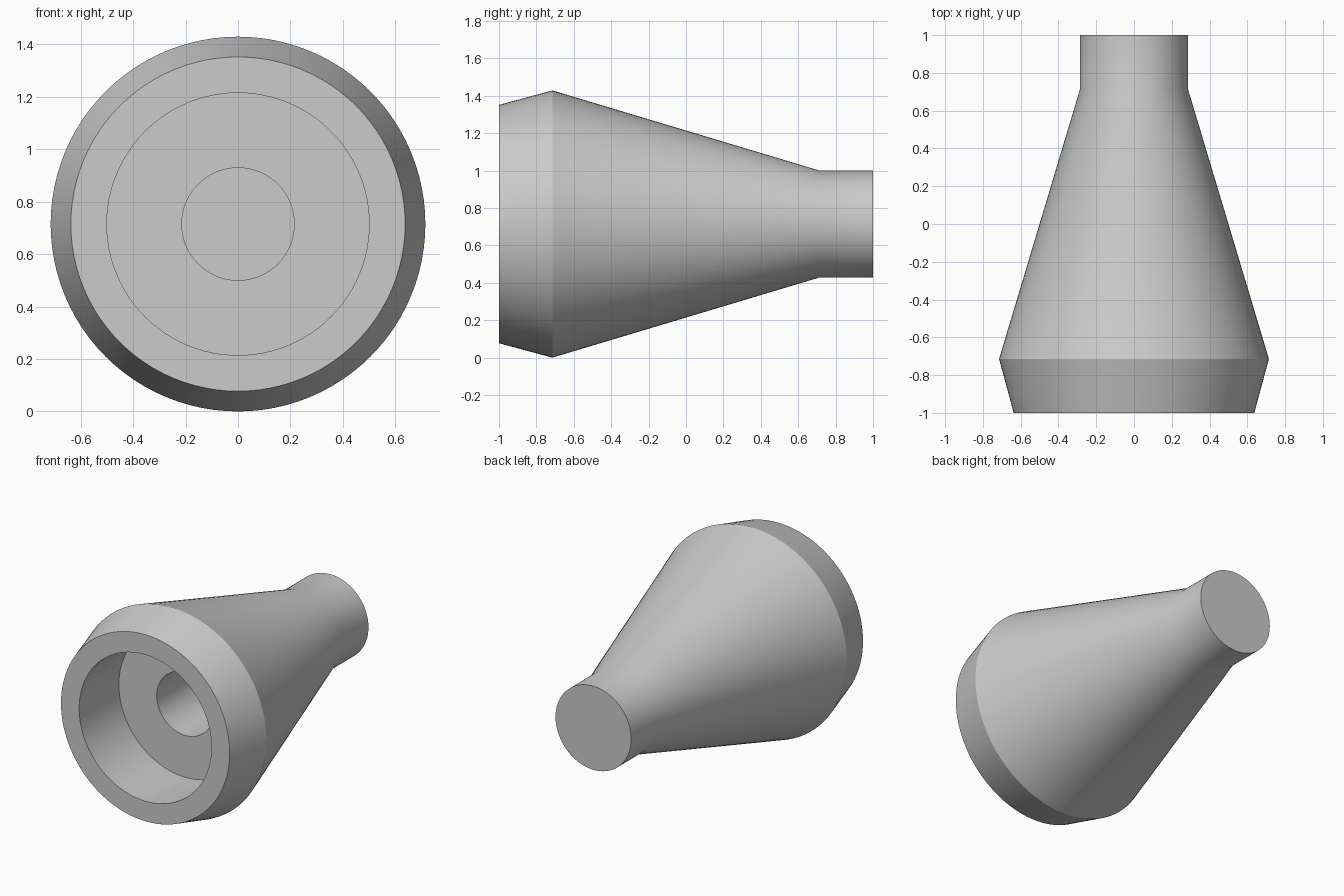
import bpy
import bmesh
import math

cube = bpy.data.objects.get("Cube")
if cube:
    bpy.data.objects.remove(cube, do_unlink=True)

SEGMENTS = 96
UNIT = 1 / 7
AXIS_HEIGHT = 5 * UNIT

# Single neutral material
grey = bpy.data.materials.new("plain_grey")
grey.use_nodes = True
colour = (0.6, 0.6, 0.6, 1)
grey.diffuse_color = colour
grey.node_tree.nodes["Principled BSDF"].inputs["Base Color"].default_value = colour


def turned_part(name, profile):
    """Revolve (radius, y) points about the y axis and cap both ends."""
    bm = bmesh.new()
    rings = []
    for radius, y in profile:
        ring = []
        for i in range(SEGMENTS):
            a = math.tau * i / SEGMENTS
            ring.append(bm.verts.new((radius * math.cos(a), y, radius * math.sin(a))))
        rings.append(ring)
    for r0, r1 in zip(rings, rings[1:]):
        for i in range(SEGMENTS):
            j = (i + 1) % SEGMENTS
            bm.faces.new((r0[i], r0[j], r1[j], r1[i]))
    bm.faces.new(rings[0])
    bm.faces.new(rings[-1])
    bmesh.ops.recalc_face_normals(bm, faces=bm.faces)
    mesh = bpy.data.meshes.new(name)
    bm.to_mesh(mesh)
    bm.free()
    mesh.materials.append(grey)
    obj = bpy.data.objects.new(name, mesh)
    bpy.context.collection.objects.link(obj)
    obj.location.z = AXIS_HEIGHT
    return obj


# Tapered body: blind bore, wide recess, front rim, flared collar, cone, neck
body = turned_part("tapered_socket_body", [
    (1.5 * UNIT, 5 * UNIT),     # bore floor
    (1.5 * UNIT, -4 * UNIT),    # bore mouth
    (3.5 * UNIT, -4 * UNIT),    # recess floor
    (3.5 * UNIT, -7 * UNIT),    # recess mouth
    (4.46 * UNIT, -7 * UNIT),   # front rim
    (5 * UNIT, -5 * UNIT),      # widest ring
    (2 * UNIT, 5 * UNIT),       # neck start
    (2 * UNIT, 7 * UNIT),       # neck end
])

# Smooth round walls, sharp rims; the neck blends softly into the cone
bpy.ops.object.select_all(action='DESELECT')
body.select_set(True)
bpy.context.view_layer.objects.active = body
bpy.ops.object.shade_smooth_by_angle(angle=math.radians(25))
